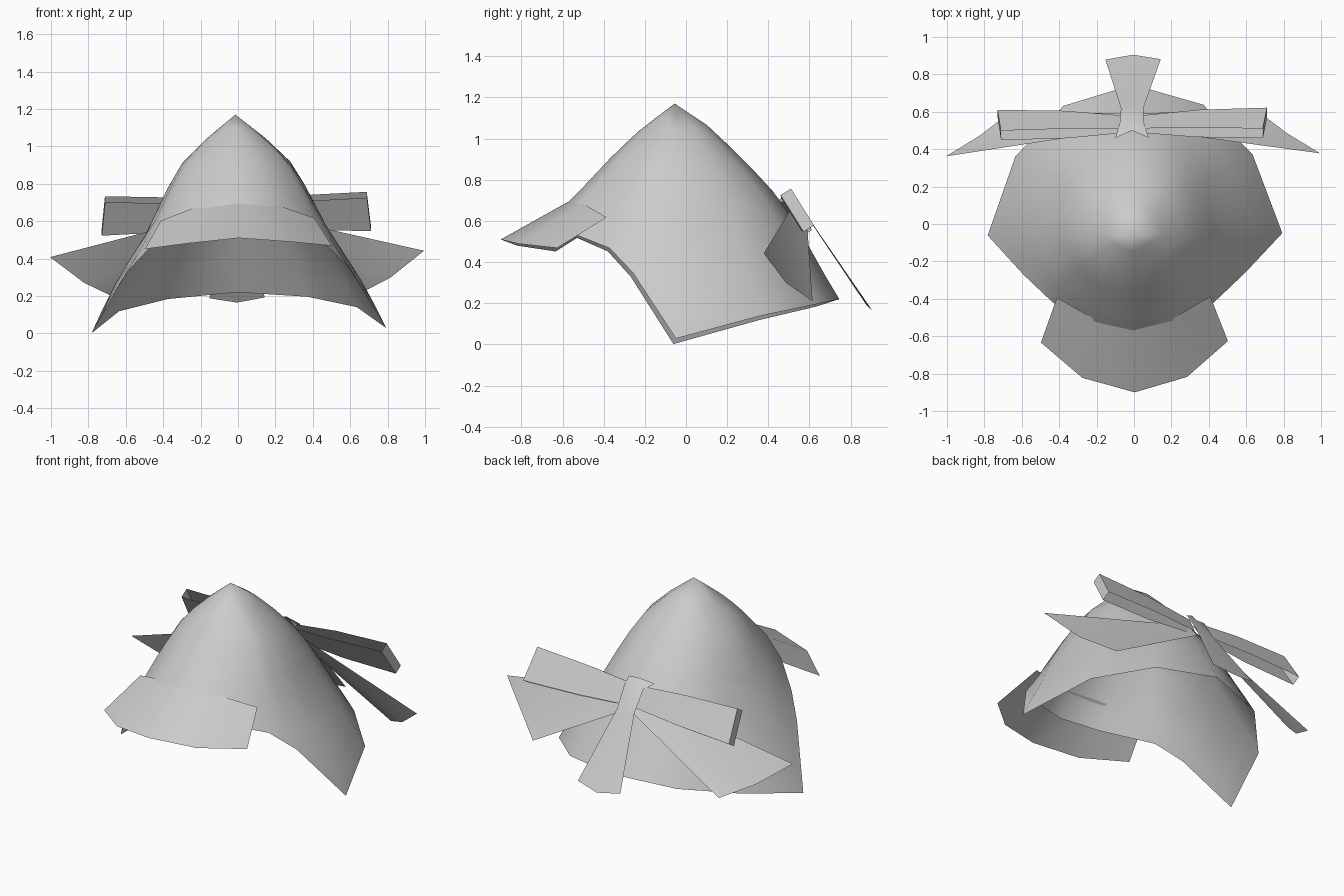
import bpy, bmesh, math
from mathutils import Matrix, Vector

cube = bpy.data.objects.get("Cube")
if cube:
    bpy.data.objects.remove(cube, do_unlink=True)

GREY = (0.6, 0.6, 0.6, 1)
mat = bpy.data.materials.new("light grey cloth")
mat.use_nodes = True
mat.diffuse_color = GREY
mat.node_tree.nodes["Principled BSDF"].inputs["Base Color"].default_value = GREY

# The whole hat sits at a very slight tilt and turn
PIVOT = Vector((0, 0, 0.3))
TILT = (Matrix.Translation(PIVOT) @ Matrix.Rotation(0.008, 4, 'Z')
        @ Matrix.Rotation(-0.017, 4, 'Y') @ Matrix.Translation(-PIVOT))


def make(name, verts, faces, angle, facing=None):
    """Mesh object from points; facing orients open sheets."""
    me = bpy.data.meshes.new(name)
    me.from_pydata(verts, [], faces)
    bm = bmesh.new()
    bm.from_mesh(me)
    bmesh.ops.remove_doubles(bm, verts=bm.verts, dist=0.0005)
    bmesh.ops.recalc_face_normals(bm, faces=bm.faces)
    if facing:
        total = sum((f.normal * f.calc_area() for f in bm.faces), Vector())
        if total.dot(Vector(facing)) < 0:
            bmesh.ops.reverse_faces(bm, faces=bm.faces)
    bm.transform(TILT)
    bm.to_mesh(me)
    bm.free()
    me.materials.append(mat)
    ob = bpy.data.objects.new(name, me)
    bpy.context.collection.objects.link(ob)
    bpy.ops.object.select_all(action='DESELECT')
    ob.select_set(True)
    bpy.context.view_layer.objects.active = ob
    bpy.ops.object.shade_smooth_by_angle(angle=math.radians(angle))
    return ob


def strips(rows):
    """Vertices and quads joining equal-length rows of points."""
    n = len(rows[0])
    verts = [p for row in rows for p in row]
    faces = [(r * n + i, r * n + i + 1, (r + 1) * n + i + 1, (r + 1) * n + i)
             for r in range(len(rows) - 1) for i in range(n - 1)]
    return verts, faces


def mirrored(half):
    """Row from the left side to the right side; half starts at the centre."""
    return [(-x, y, z) for x, y, z in reversed(half[1:])] + half


# Crown: height, half width, depth to the front, depth to the back
SECTIONS = [(1.17, 0, 0, 0), (1.05, .15, .16, .18), (.93, .28, .29, .30),
            (.78, .37, .43, .45), (.66, .43, .55, .54), (.52, .50, .64, .63),
            (.37, .60, .75, .71), (.22, .69, .80, .80), (0, .795, .85, .90)]
# Hem: angle from the front, height
HEM = [(0, .57), (30, .55), (62, .46), (74, .34), (90, .015),
       (120, .13), (148, .19), (180, .22)]


def crown_point(deg, z):
    for hi, lo in zip(SECTIONS, SECTIONS[1:]):
        if z >= lo[0]:
            k = (hi[0] - z) / (hi[0] - lo[0])
            a, f, b = (h + (l - h) * k for h, l in zip(hi[1:], lo[1:]))
            break
    t = math.radians(deg)
    return (a * math.sin(t), -.055 - (f if deg < 90 else b) * math.cos(t), z)


LEVELS = 9
rows = []
for i in range(LEVELS + 1):
    half = [crown_point(d, 1.17 - (1.17 - z) * i / LEVELS) for d, z in HEM]
    rows.append(mirrored(half))
make("hat_crown", *strips(rows), 60, (0, 0, 1))

# Peak at the front
inner = [(0, -.56, .70), (.22, -.50, .68), (.41, -.39, .61)]
outer = [(0, -.90, .51), (.28, -.82, .485), (.50, -.63, .46)]
make("front_peak", *strips([mirrored(inner), mirrored(outer)]), 40, (0, 0, 1))

# Bow: frame of its loops
CENTRE = Vector((0, .535, .64))
DOWN = Vector((0, .53, -.85))
OUT = Vector((0, .85, .53))


def loop_point(side, x, half_width, depth, v):
    p = CENTRE + DOWN * half_width * v + OUT * depth
    return (side * (x + .01 * v), p.y, p.z)


for side, label in ((1, "left"), (-1, "right")):
    # Band running out, round the end and back in
    path = [(.03, .065, .012), (.35, .09, .03), (.71, .105, .03),
            (.71, .105, -.03), (.35, .09, -.03), (.03, .065, -.012)]
    rows = [[loop_point(side, x, w, d, v) for v in (-1, 1)] for x, w, d in path]
    make(f"bow_loop_{label}", *strips(rows), 40)

    # Ribbon wing under the loop
    wing = [(.03, .51, .66), (1.0, .37, .425), (.82, .48, .285),
            (.65, .61, .20), (.03, .59, .56)]
    wing = [(side * x, y, z) for x, y, z in wing]
    make(f"bow_wing_{label}", wing, [(0, 1, 2), (0, 2, 3), (0, 3, 4)], 40, (0, 1, 0))

# Knot flowing into the hanging tail
tail = [[(0, .50, .745), (.09, .46, .715)],
        [(0, .55, .69), (.065, .54, .70)],
        [(0, .63, .565), (.06, .62, .575)],
        [(0, .905, .165), (.148, .88, .19)]]
make("bow_tail", *strips([mirrored(r) for r in tail]), 40, (0, 1, 0))
